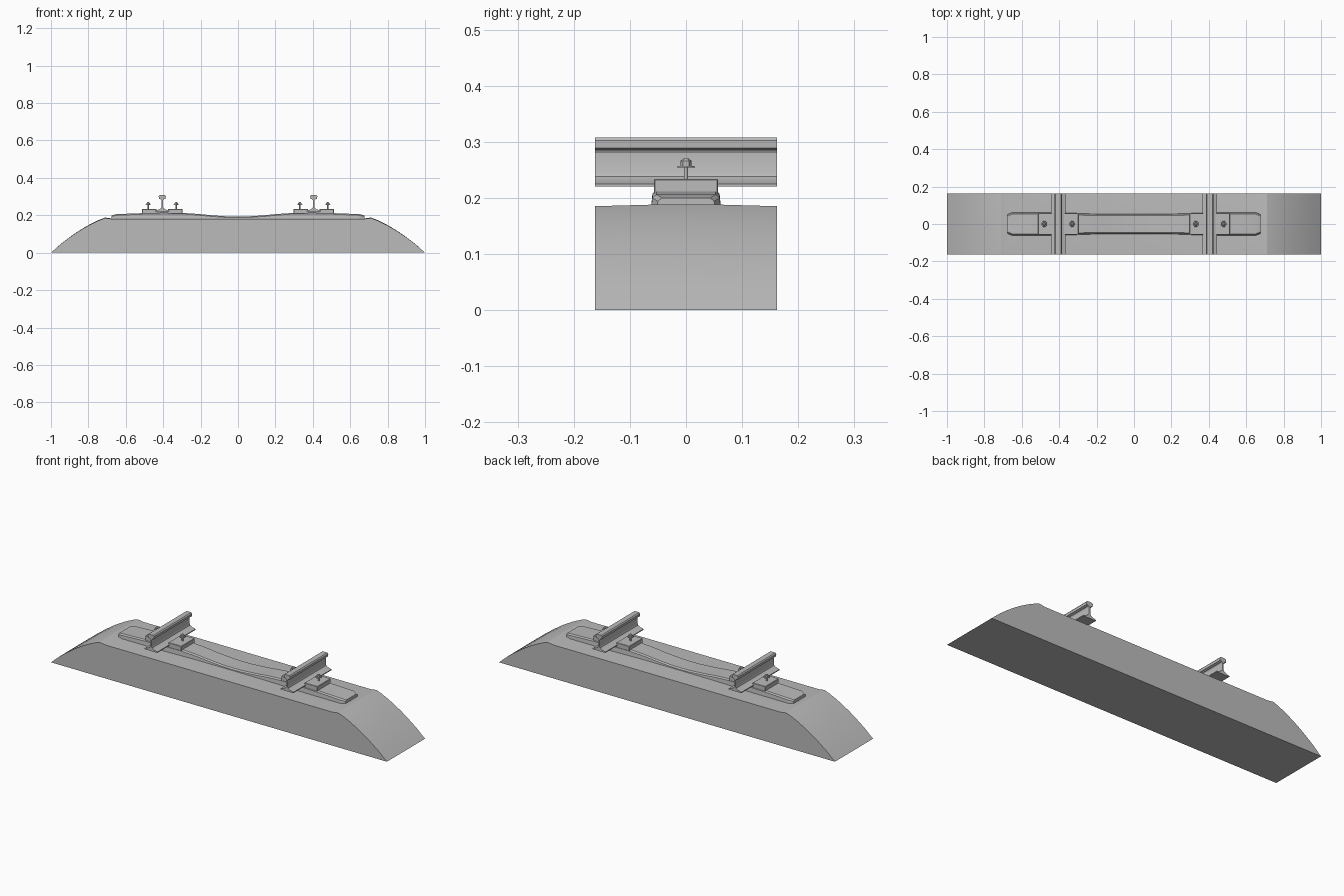
import bpy, bmesh, math
from mathutils import Matrix

cube = bpy.data.objects.get("Cube")
if cube:
    bpy.data.objects.remove(cube, do_unlink=True)

grey = bpy.data.materials.new("plain grey")
grey.use_nodes = True
grey.diffuse_color = (0.5, 0.5, 0.5, 1)
grey.node_tree.nodes["Principled BSDF"].inputs["Base Color"].default_value = (0.5, 0.5, 0.5, 1)


def finish(name, bm, angle=25):
    bmesh.ops.recalc_face_normals(bm, faces=bm.faces)
    mesh = bpy.data.meshes.new(name)
    bm.to_mesh(mesh)
    bm.free()
    mesh.materials.append(grey)
    ob = bpy.data.objects.new(name, mesh)
    bpy.context.collection.objects.link(ob)
    bpy.ops.object.select_all(action="DESELECT")
    ob.select_set(True)
    bpy.context.view_layer.objects.active = ob
    bpy.ops.object.shade_smooth_by_angle(angle=math.radians(angle))
    return ob


def loft(name, rings, angle=25):
    """Skin equal-length closed rings and cap both ends."""
    bm = bmesh.new()
    loops = [[bm.verts.new(p) for p in ring] for ring in rings]
    n = len(loops[0])
    for a, b in zip(loops, loops[1:]):
        for i in range(n):
            j = (i + 1) % n
            bm.faces.new((a[i], a[j], b[j], b[i]))
    bm.faces.new(loops[0])
    bm.faces.new(loops[-1])
    return finish(name, bm, angle)


def box(name, x0, x1, half_y, z0, z1, bevel=0.0):
    bm = bmesh.new()
    bmesh.ops.create_cube(bm, size=1)
    bmesh.ops.scale(bm, vec=(x1 - x0, 2 * half_y, z1 - z0), verts=bm.verts)
    bmesh.ops.translate(bm, vec=((x0 + x1) / 2, 0, (z0 + z1) / 2), verts=bm.verts)
    if bevel:
        bmesh.ops.bevel(bm, geom=bm.edges[:], offset=bevel, segments=1, affect="EDGES")
    return finish(name, bm)


def mirrored(points):
    """Mirror a list of (x, ...) stations running outward from the centre."""
    return [(-p[0], *p[1:]) for p in reversed(points) if p[0] > 0] + list(points)


# Ballast bed: rounded shoulders and a slight crown across its width
bed = mirrored([(0, 0.183), (0.675, 0.183), (0.71, 0.188), (0.74, 0.177), (0.78, 0.158),
                (0.82, 0.136), (0.86, 0.111), (0.9, 0.083), (0.95, 0.045), (1, 0)])
base = [(x, 0) for x in (0.7, 0, -0.7)]
rings = []
for y, crown in ((-0.162, 0.985), (-0.06, 1), (0.06, 1), (0.162, 0.985)):
    rings.append([(x, y, z * crown) for x, z in bed + base])
loft("ballast_bed", rings)

# Concrete sleeper: station = x, half width, top height
stations = mirrored([(0, 0.055, 0.193), (0.05, 0.055, 0.194), (0.1, 0.055, 0.197),
                     (0.15, 0.055, 0.201), (0.2, 0.055, 0.206), (0.25, 0.056, 0.21),
                     (0.3, 0.058, 0.213), (0.4, 0.062, 0.214), (0.5, 0.063, 0.212),
                     (0.65, 0.063, 0.206), (0.675, 0.053, 0.2)])
rings = []
for x, w, z in stations:
    half = [(w, 0.175), (w - 0.003, z - 0.006), (w - 0.01, z)]
    section = half + [(-y, h) for y, h in reversed(half)]
    rings.append([(x, y, h) for y, h in section])
loft("sleeper", rings, 20)

# Rail half profile from the foot up to the head, relative to the rail centre
rail_half = [(0.038, 0.22), (0.038, 0.225), (0.018, 0.231), (0.007, 0.238), (0.004, 0.246),
             (0.004, 0.28), (0.007, 0.285), (0.018, 0.289), (0.019, 0.302), (0.014, 0.308)]
rail_profile = rail_half + [(-x, z) for x, z in reversed(rail_half)]

for side, cx in (("right", -0.4 - 0.005), ("left", 0.4 + 0.005)):
    loft(side + "_rail", [[(cx + x, y, z) for x, z in rail_profile] for y in (-0.162, 0.162)])
    box(side + "_rail_pad", cx - 0.04, cx + 0.04, 0.05, 0.205, 0.22)

    # Clamp plates and bolts on both sides of the rail foot
    for label, s in (("west", -1), ("east", 1)):
        ends = sorted((cx + s * 0.03, cx + s * 0.108))
        box(f"{side}_{label}_clamp_plate", *ends, 0.057, 0.207, 0.234, 0.002)
        bm = bmesh.new()
        for radius, top, z0, z1, sides in ((0.004, 0.004, 0.23, 0.256, 12),
                                           (0.016, 0.015, 0.254, 0.257, 16),
                                           (0.01, 0.01, 0.257, 0.266, 6),
                                           (0.01, 0.005, 0.266, 0.27, 6)):
            bmesh.ops.create_cone(bm, cap_ends=True, segments=sides, radius1=radius,
                                  radius2=top, depth=z1 - z0,
                                  matrix=Matrix.Translation((cx + s * 0.075, 0, (z0 + z1) / 2)))
        finish(f"{side}_{label}_bolt", bm)
